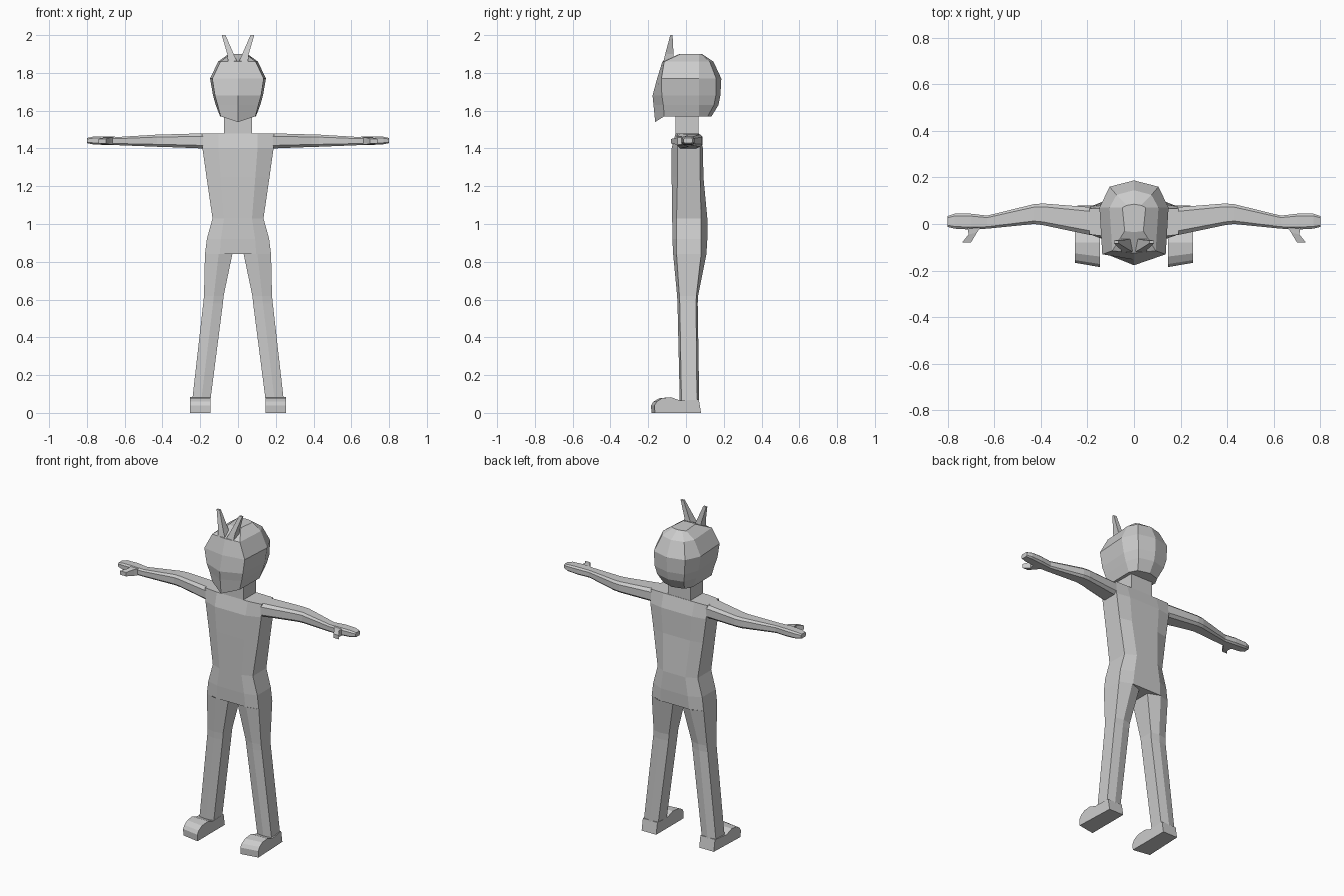
import bpy, bmesh
from mathutils import Vector

if "Cube" in bpy.data.objects:
    bpy.data.objects.remove(bpy.data.objects["Cube"])


def loft(name, rings, mirror=False, caps=(True, True)):
    """Skin a list of equal-length point rings; optionally mirror over x."""
    bm = bmesh.new()
    vs = [[bm.verts.new(p) for p in r] for r in rings]
    n = len(vs[0])
    for a, b in zip(vs, vs[1:]):
        for i in range(n):
            j = (i + 1) % n
            bm.faces.new((a[i], a[j], b[j], b[i]))
    for ring, want in ((vs[0], caps[0]), (vs[-1], caps[1])):
        if want:
            bm.faces.new(ring)
    bmesh.ops.recalc_face_normals(bm, faces=bm.faces)
    me = bpy.data.meshes.new(name)
    bm.to_mesh(me)
    bm.free()
    ob = bpy.data.objects.new(name, me)
    bpy.context.collection.objects.link(ob)
    if mirror:
        ob.modifiers.new("mirror", 'MIRROR')
    return ob


def symmetric(half):
    """Half ring starting and ending on x = 0 -> full ring."""
    return half + [(-x, y, z) for x, y, z in half[-2:0:-1]]


def chamfered(x, y0, y1, z0, z1):
    """Eight-sided section across the x axis."""
    yc, zc, hy, hz = (y0 + y1) / 2, (z0 + z1) / 2, (y1 - y0) / 2, (z1 - z0) / 2
    k = [(1, .6), (.7, 1), (-.7, 1), (-1, .6), (-1, -.6), (-.7, -1), (.7, -1), (1, -.6)]
    return [(x, yc + hy * a, zc + hz * b) for a, b in k]


# torso: z, half width, front y, side front y, side back y, back y
rings = []
for z, w, f, sf, sb, b in [(.84, .175, -.068, -.05, .08, .108),
                           (.92, .165, -.072, -.05, .08, .113),
                           (1.03, .135, -.073, -.05, .08, .113),
                           (1.25, .167, -.076, -.045, .075, .092),
                           (1.40, .188, -.076, -.045, .075, .09),
                           (1.48, .19, -.055, -.045, .066, .068)]:
    rings.append(symmetric([(0, f, z), (w * .55, f, z), (w, sf, z),
                            (w, sb, z), (w * .55, b, z), (0, b, z)]))
loft("torso", rings)

# neck
loft("neck", [[(.075, -.055, z), (.075, .066, z), (-.075, .066, z), (-.075, -.055, z)]
              for z in (1.475, 1.6)], caps=(False, False))

# legs: z, inner x, outer x, front y, corner front y, corner back y, back y
rings = []
for z, xi, xo, f, cf, cb, b in [(.84, .03, .175, -.068, -.05, .08, .108),
                                (.62, .076, .18, -.047, -.035, .055, .064),
                                (.58, .08, .184, -.045, -.033, .053, .062),
                                (.06, .147, .243, -.033, -.024, .058, .07)]:
    xm = (xi + xo) / 2
    rings.append([(xi, cf, z), (xm, f, z), (xo, cf, z), (xo, cb, z), (xm, b, z), (xi, cb, z)])
loft("legs", rings, mirror=True, caps=(False, True))

# feet: side profile swept across the width, toes angled outward
profile = [(.08, .0), (.068, .07), (-.03, .065), (-.08, .083), (-.14, .078),
           (-.172, .06), (-.185, .04), (-.183, .0)]
inner = [(.145, y, z) for y, z in profile]
outer = [(.253 if y < 0 else .243, y * (.9 if y < -.1 else 1), z) for y, z in profile]
loft("feet", [inner, outer], mirror=True)

# arms and mitten hands
loft("arms", [chamfered(*s) for s in [(.185, -.048, .072, 1.4, 1.48),
                                      (.39, -.005, .088, 1.408, 1.474),
                                      (.43, 0, .085, 1.409, 1.473),
                                      (.63, -.02, .036, 1.417, 1.461),
                                      (.70, -.024, .044, 1.418, 1.464),
                                      (.77, -.02, .044, 1.422, 1.462),
                                      (.80, -.012, .034, 1.428, 1.455)]],
     mirror=True, caps=(False, True))

# thumbs
loft("thumbs", [[(x0, y, z0), (x1, y2, z0), (x1, y2, z1), (x0, y, z1)]
                for x0, x1, y, y2, z0, z1 in [(.655, .715, -.01, -.01, 1.42, 1.46),
                                              (.675, .71, -.038, -.045, 1.42, 1.458),
                                              (.70, .738, -.08, -.08, 1.426, 1.45)]],
     mirror=True)

# head: z, face ridge y, face half width, face edge y, side half width,
# back corner x, back corner y, back y
rings = []
for z, f, fw, fy, w, bw, by, b in [(1.57, -.163, .092, -.115, .095, .07, .115, .135),
                                   (1.63, -.172, .108, -.12, .118, .09, .148, .172),
                                   (1.68, -.177, .122, -.128, .132, .1, .158, .182),
                                   (1.77, -.153, .136, -.13, .148, .105, .16, .187),
                                   (1.86, -.125, .093, -.115, .105, .075, .125, .145),
                                   (1.90, -.035, .04, -.03, .05, .03, .08, .085)]:
    chin = .03 if z < 1.6 else 0
    rings.append(symmetric([(0, f, z - chin), (fw, fy, z), (w, .07, z),
                            (bw, by, z), (0, b, z)]))
loft("head", rings)

# horns forming a V over the brow
horn = []
for c, hx, hy in [(Vector((.026, -.092, 1.85)), .026, .03),
                  (Vector((.04, -.088, 1.90)), .017, .022),
                  (Vector((.076, -.077, 2.0)), .01, .006)]:
    horn.append([c + Vector((hx * a, hy * b, 0)) for a, b in [(1, 1), (-1, 1), (-1, -1), (1, -1)]])
loft("horns", horn, mirror=True)
